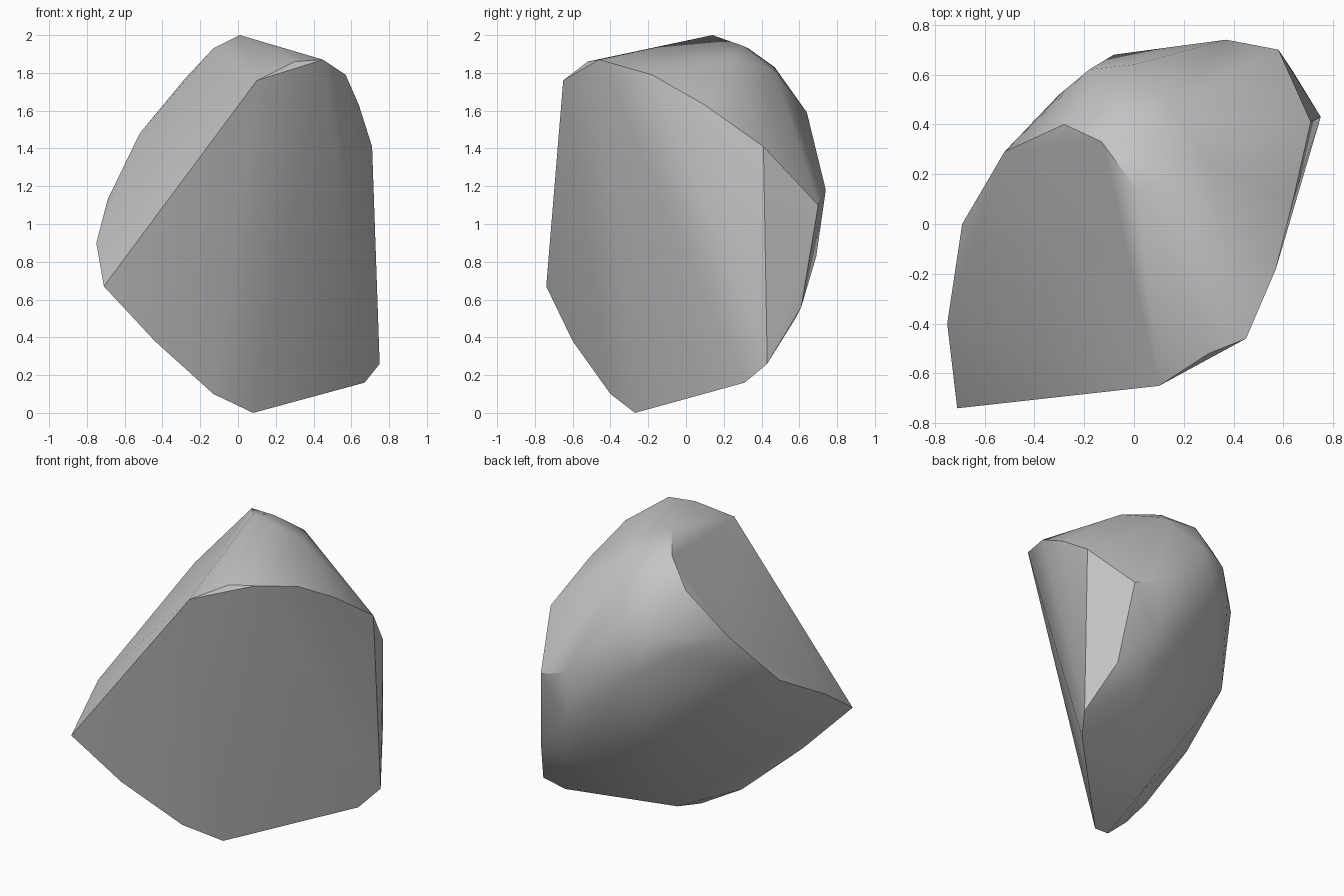
import bpy
import bmesh
import math
from mathutils import Vector

default_cube = bpy.data.objects.get("Cube")
if default_cube:
    bpy.data.objects.remove(default_cube, do_unlink=True)

# Single stone colour
stone = bpy.data.materials.new("stone_grey")
stone.use_nodes = True
stone_colour = (0.56, 0.56, 0.56, 1.0)
stone.diffuse_color = stone_colour
stone.node_tree.nodes["Principled BSDF"].inputs["Base Color"].default_value = stone_colour

# Outline of the large cleaved front face, in hundredths
front_cleft = [
    (-71, -74, 67), (10, -65, 176), (30, -52, 186), (45, -46, 187),
    (57, -18, 179), (64, 10, 163), (71, 41, 141), (75, 43, 26),
    (67, 31, 16), (8, -27, 0), (-13, -40, 10), (-44, -60, 38),
]
# Remaining outline of the sloping side cut
side_cut = [
    (1, 14, 200), (-13, 33, 193), (-28, 40, 177),
    (-52, 29, 148), (-69, 0, 113), (-75, -40, 90),
]
# Crown behind the peak
crown = [(5, 31, 194), (30, 24, 188), (16, 47, 181), (-9, 47, 183)]
# Remaining corners of the rounded back
rounded_back = [
    (0, 64, 159), (-8, 68, 126), (-18, 62, 152),
    (-30, 52, 140), (37, 74, 118), (58, 70, 110), (64, 61, 56),
    (40, 69, 83), (45, 58, 50), (0, 9, 14),
]

# Wrap the corners in a closed chipped body
bm = bmesh.new()
for corner in front_cleft + side_cut + crown + rounded_back:
    bm.verts.new(Vector(corner) / 100)
bmesh.ops.convex_hull(bm, input=bm.verts[:], use_existing_faces=False)
loose = [v for v in bm.verts if not v.link_faces]
bmesh.ops.delete(bm, geom=loose, context='VERTS')
bmesh.ops.recalc_face_normals(bm, faces=bm.faces[:])

mesh = bpy.data.meshes.new("rock")
bm.to_mesh(mesh)
bm.free()
mesh.materials.append(stone)
rock = bpy.data.objects.new("rock", mesh)
bpy.context.collection.objects.link(rock)

# Soft facets with crisp cleft edges
bpy.ops.object.select_all(action='DESELECT')
rock.select_set(True)
bpy.context.view_layer.objects.active = rock
bpy.ops.object.shade_smooth_by_angle(angle=math.radians(37))
